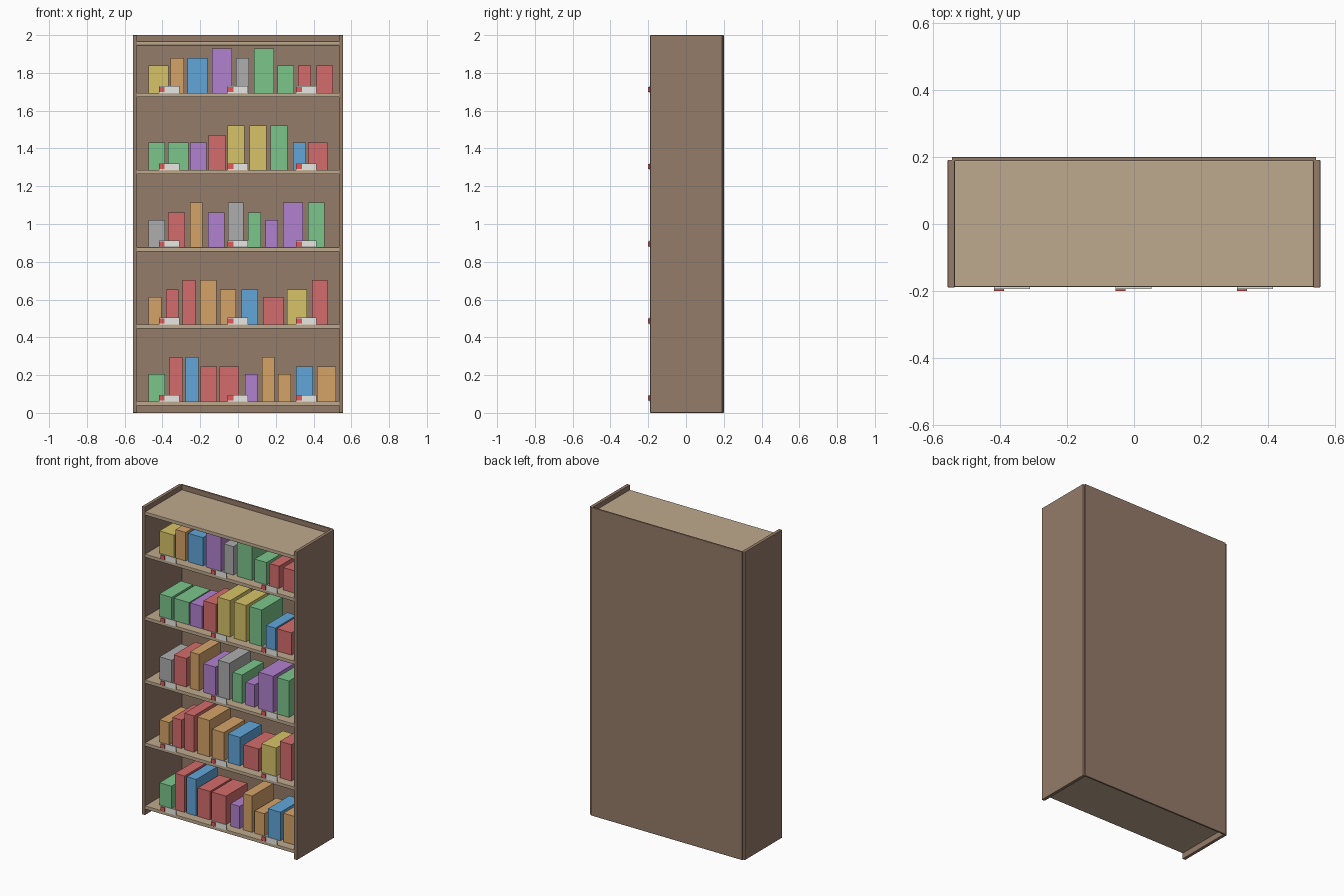
import bpy

# Finish colours
COLOURS = {
    "panel": (0.30, 0.20, 0.14), "shelf": (0.52, 0.40, 0.27),
    "card": (0.80, 0.80, 0.76), "tag": (0.75, 0.10, 0.10),
    "r": (0.66, 0.15, 0.15), "g": (0.20, 0.56, 0.26), "b": (0.12, 0.38, 0.70),
    "o": (0.66, 0.37, 0.14), "y": (0.68, 0.55, 0.14), "p": (0.44, 0.22, 0.62),
    "w": (0.42, 0.42, 0.42),
}
MATS = {}
for key, rgb in COLOURS.items():
    MATS[key] = bpy.data.materials.new("colour_" + key)
    MATS[key].diffuse_color = (*rgb, 1)


def box(name, x, y, z, colour, bevel=0):
    """Box from (min, max) ranges, optionally with eased edges."""
    bpy.ops.mesh.primitive_cube_add(
        size=1, location=[(a + b) / 2 for a, b in (x, y, z)])
    ob = bpy.context.object
    ob.name = name
    ob.scale = [b - a for a, b in (x, y, z)]
    bpy.ops.object.transform_apply(location=False, rotation=False, scale=True)
    ob.data.materials.append(MATS[colour])
    if bevel:
        mod = ob.modifiers.new("eased_edges", 'BEVEL')
        mod.width = bevel
        mod.segments = 2
    return ob


# Carcass
box("left_side", (-0.557, -0.535), (-0.19, 0.192), (0, 2), "panel", 0.003)
box("right_side", (0.535, 0.557), (-0.19, 0.192), (0, 2), "panel", 0.003)
box("back_panel", (-0.544, 0.544), (0.188, 0.2), (0, 2), "panel", 0.002)

# Shelves: five book levels and the top board
levels = [0.060 + 0.4085 * i for i in range(5)]
for i, z in enumerate(levels + [1.968]):
    box(f"shelf_{i}", (-0.536, 0.536), (-0.188, 0.189), (z - 0.022, z), "shelf", 0.002)

# Books per level: colour and size letter, left edge, right edge
HEIGHT = {"s": 0.145, "m": 0.185, "l": 0.236}
ROWS = [
    [("gs", -.473, -.386), ("rl", -.362, -.293), ("bl", -.277, -.209), ("rm", -.198, -.111),
     ("rm", -.098, .005), ("ps", .037, .103), ("ol", .127, .193), ("os", .211, .280),
     ("bm", .306, .396), ("om", .417, .520)],
    [("os", -.473, -.404), ("rm", -.380, -.314), ("rl", -.293, -.225), ("ol", -.201, -.114),
     ("om", -.095, -.011), ("bm", .018, .106), ("rs", .132, .240), ("ym", .259, .364),
     ("rl", .391, .475)],
    [("ws", -.473, -.386), ("rm", -.370, -.280), ("ol", -.254, -.188), ("pm", -.158, -.071),
     ("wl", -.053, .029), ("gm", .053, .121), ("ps", .145, .211), ("pl", .238, .343),
     ("gl", .370, .457)],
    [("gs", -.473, -.386), ("gs", -.370, -.261), ("ps", -.254, -.166), ("rm", -.156, -.066),
     ("yl", -.055, .034), ("yl", .061, .150), ("gl", .172, .261), ("bs", .291, .359),
     ("rs", .370, .475)],
    [("ys", -.473, -.367), ("om", -.357, -.285), ("bm", -.267, -.161), ("pl", -.137, -.032),
     ("wm", -.011, .058), ("gl", .084, .190), ("gs", .209, .296), ("rs", .317, .386),
     ("rs", .415, .504)],
]
for i, (z, row) in enumerate(zip(levels, ROWS)):
    for j, (kind, x0, x1) in enumerate(row):
        box(f"book_{i}_{j}", (x0, x1), (-0.13, 0.09), (z, z + HEIGHT[kind[1]]), kind[0])

    # Label cards along the shelf edge, each with a red tag
    for j, x in enumerate((-0.418, -0.055, 0.308)):
        box(f"label_card_{i}_{j}", (x, x + 0.107), (-0.194, -0.187), (z, z + 0.036), "card")
        box(f"label_tag_{i}_{j}", (x, x + 0.03), (-0.2, -0.193),
            (z + 0.005, z + 0.031), "tag")
